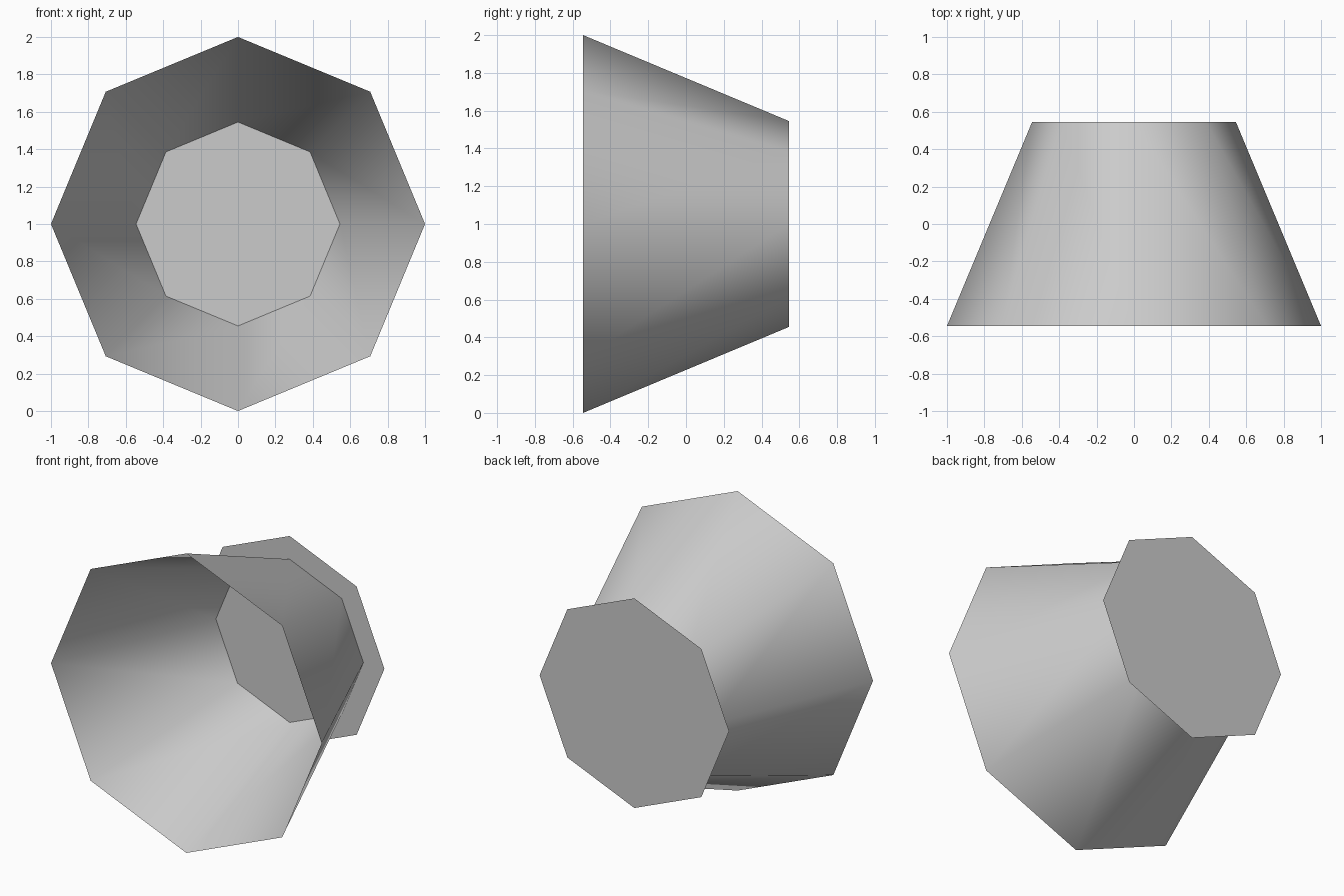
import bpy
from math import pi

if "Cube" in bpy.data.objects:
    bpy.data.objects.remove(bpy.data.objects["Cube"])

SIDES = 8
HALF = 0.545              # half the depth along y
TURN = (-pi / 2, 0, 0)    # lay the axis along y, narrow end to the back

# Flared cup: open at the front, smooth shaded
bpy.ops.mesh.primitive_cone_add(vertices=SIDES, radius1=1.0, radius2=0.545,
                                depth=2 * HALF, end_fill_type='NOTHING',
                                location=(0, 0, 1), rotation=TURN)
horn = bpy.context.object
horn.name = "flared_horn"
bpy.ops.object.shade_smooth()

# Thin flat plate closing the back, wider than the narrow end
bpy.ops.mesh.primitive_circle_add(vertices=SIDES, radius=0.70, fill_type='NGON',
                                  location=(0, HALF, 1), rotation=TURN)
plate = bpy.context.object
plate.name = "back_plate"

# Bake the rotations into the meshes
for obj in (horn, plate):
    obj.select_set(True)
bpy.ops.object.transform_apply(location=False, rotation=True, scale=False)
